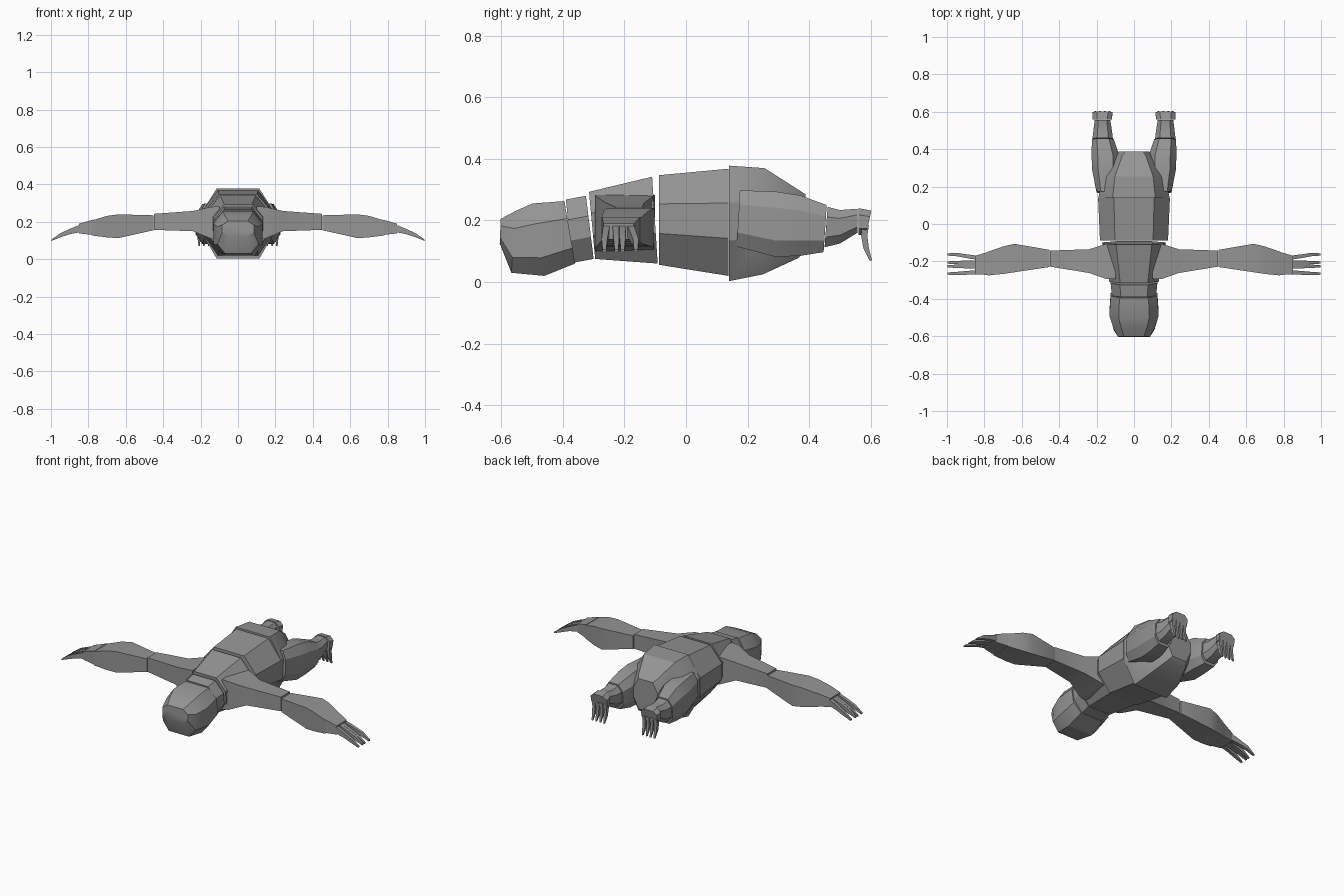
import bpy, bmesh
from mathutils import Vector

if "Cube" in bpy.data.objects:
    bpy.data.objects.remove(bpy.data.objects["Cube"])

grey = bpy.data.materials.new("mid grey")
grey.diffuse_color = (0.3, 0.3, 0.3, 1)
grey.use_nodes = True
grey.node_tree.nodes["Principled BSDF"].inputs["Base Color"].default_value = grey.diffuse_color


def loft(name, rings, mirror=False):
    """Skin a closed solid through rings of points, optionally mirrored in x."""
    bm = bmesh.new()
    loops = [[bm.verts.new(p) for p in ring] for ring in rings]
    n = len(loops[0])
    for a, b in zip(loops, loops[1:]):
        for i in range(n):
            j = (i + 1) % n
            bm.faces.new((a[i], a[j], b[j], b[i]))
    bm.faces.new(loops[0][::-1])
    bm.faces.new(loops[-1])
    if mirror:
        dup = bmesh.ops.duplicate(bm, geom=bm.verts[:] + bm.edges[:] + bm.faces[:])
        for v in dup["geom"]:
            if isinstance(v, bmesh.types.BMVert):
                v.co.x *= -1
    bmesh.ops.recalc_face_normals(bm, faces=bm.faces[:])
    mesh = bpy.data.meshes.new(name)
    bm.to_mesh(mesh)
    bm.free()
    mesh.materials.append(grey)
    ob = bpy.data.objects.new(name, mesh)
    bpy.context.collection.objects.link(ob)
    bpy.ops.object.select_all(action='DESELECT')
    ob.select_set(True)
    bpy.context.view_layer.objects.active = ob
    bpy.ops.object.shade_smooth_by_angle(angle=0.45)
    return ob


def octagon(y_top, y_bot, x0, x1, z0, z1, flat=0.56, low=0.35, high=0.68):
    """Eight-sided ring across y, leaning from y_bot up to y_top."""
    c, w = (x0 + x1) / 2, (x1 - x0) / 2
    shape = [(-flat, 0), (flat, 0), (1, low), (1, high),
             (flat, 1), (-flat, 1), (-1, high), (-1, low)]
    return [(c + w * u, y_bot + (y_top - y_bot) * t, z0 + (z1 - z0) * t) for u, t in shape]


def body(name, rows, flat, low=0.35, high=0.68):
    loft(name, [octagon(yt, yb, -w, w, z0, z1, flat, low, high)
                for yt, yb, w, z0, z1 in rows])


def box_ring(x, y0, y1, z0, z1):
    return [(x, y0, z0), (x, y1, z0), (x, y1, z1), (x, y0, z1)]


# Body segments: y at top, y at bottom, half width, bottom z, top z
body("head", [(-.602, -.605, .085, .125, .205), (-.555, -.567, .11, .03, .23),
              (-.50, -.46, .132, .02, .255), (-.395, -.36, .125, .06, .263)], .62, .25, .72)
body("neck", [(-.39, -.37, .118, .062, .268), (-.325, -.30, .125, .075, .28)], .6)
body("chest", [(-.315, -.295, .132, .075, .293), (-.11, -.092, .17, .06, .342)], .56)
body("torso", [(-.088, -.088, .182, .056, .347), (.138, .138, .192, .02, .368)], .56)
body("hips", [(.14, .14, .19, .003, .378), (.255, .25, .17, .025, .37),
              (.365, .365, .105, .078, .30), (.388, .388, .08, .10, .285)], .6)

# Legs: y at top, y at bottom, inner x, outer x, bottom z, top z
def leg(name, rows):
    loft(name, [octagon(*r, flat=.55, low=.25, high=.75) for r in rows], mirror=True)


leg("thighs", [(.175, .165, .10, .20, .115, .298), (.29, .29, .08, .224, .082, .294),
               (.37, .37, .08, .227, .085, .282), (.457, .447, .108, .225, .097, .25)])
leg("shins", [(.46, .45, .113, .222, .113, .244), (.50, .50, .118, .217, .125, .234),
              (.557, .557, .127, .210, .16, .238)])
leg("feet", [(.56, .56, .118, .222, .152, .24), (.602, .585, .115, .223, .155, .232)])

# Arms: rectangular rings x, y range, z range
loft("upper_arms", [box_ring(*r) for r in [
    (.10, -.295, -.10, .10, .283), (.145, -.295, -.105, .11, .28),
    (.24, -.262, -.135, .15, .258), (.448, -.228, -.142, .157, .243)]], mirror=True)
loft("forearms", [box_ring(*r) for r in [
    (.452, -.23, -.138, .155, .235), (.64, -.258, -.106, .113, .24),
    (.70, -.267, -.12, .117, .232), (.78, -.275, -.148, .127, .208)]], mirror=True)
loft("hands", [box_ring(*r) for r in [
    (.775, -.273, -.148, .13, .212), (.85, -.268, -.17, .138, .19)]], mirror=True)

# Four fingers on each hand, drooping to the tips
for i, (root, tip) in enumerate([(-.258, -.265), (-.228, -.226), (-.206, -.206), (-.18, -.163)]):
    path = [(.84, root, .166, .011, .02), (.90, (root + tip) / 2, .148, .01, .014),
            (.95, tip, .128, .009, .011), (.997, tip, .102, .006, .004)]
    loft(f"finger_{i + 1}", [box_ring(x, y - w, y + w, z - h, z + h)
                             for x, y, z, w, h in path], mirror=True)

# Four toes on each foot, curling down from the end
for i in range(4):
    cx = .130 + .026 * i
    path = [(.185, .582, .012), (.15, .579, .01), (.11, .585, .009), (.07, .6, .004)]
    loft(f"toe_{i + 1}", [[(cx - r * .9, y - r, z), (cx + r * .9, y - r, z),
                           (cx + r * .9, y + r, z), (cx - r * .9, y + r, z)]
                          for z, y, r in path], mirror=True)
